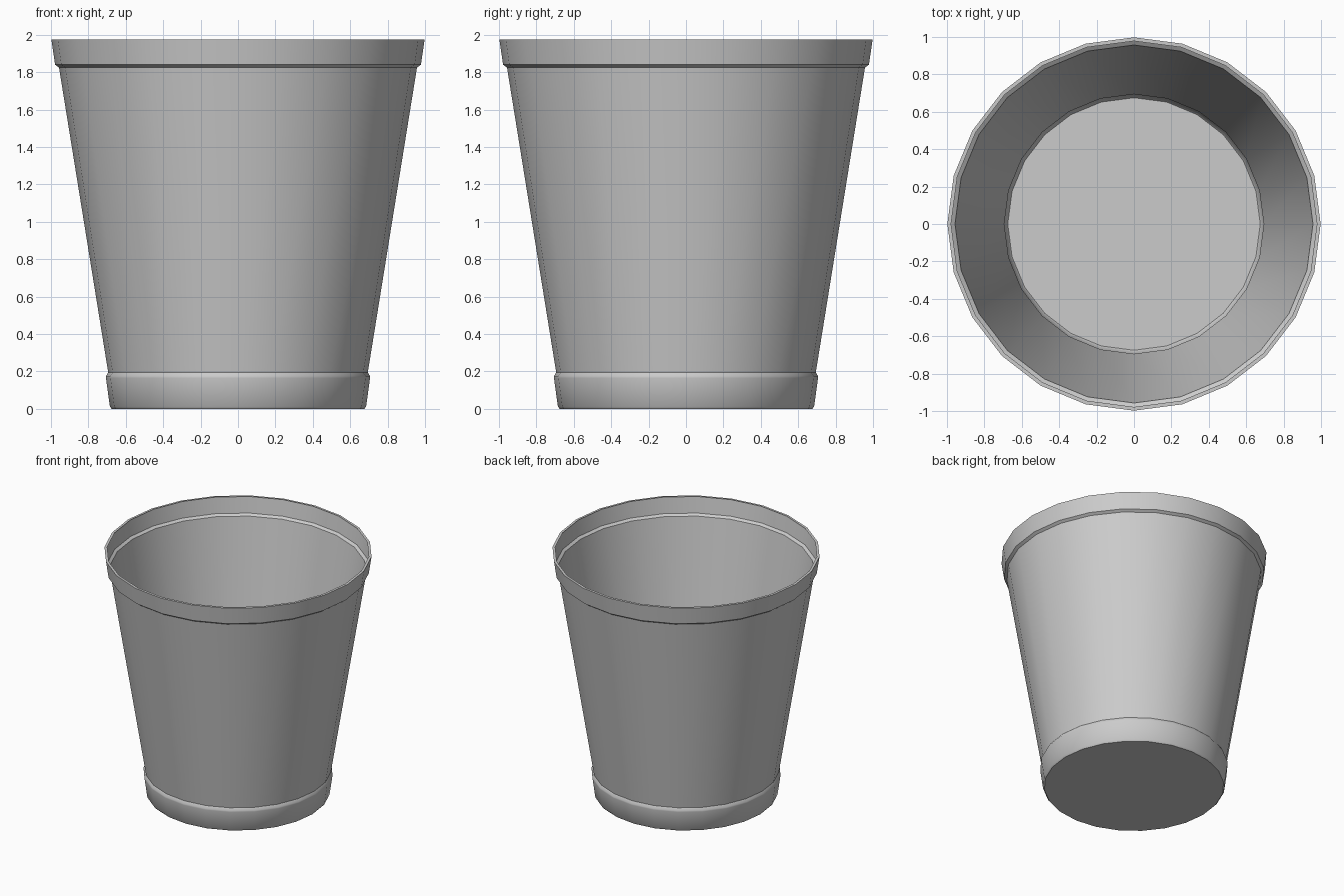
import bpy, bmesh
from math import sin, cos, pi

if "Cube" in bpy.data.objects:
    bpy.data.objects.remove(bpy.data.objects["Cube"])

SIDES = 24

# Thin shell profile (radius, height): base chamfer, lower bead, wall, rim band, lip
profile = [(0.675, 0), (0.685, 0.012), (0.706, 0.165), (0.706, 0.175),
           (0.694, 0.195), (0.957, 1.825), (0.978, 1.84), (0.998, 1.976),
           (0.978, 1.976)]

bm = bmesh.new()
rings = [[bm.verts.new((r * cos(2 * pi * i / SIDES), r * sin(2 * pi * i / SIDES), z))
          for i in range(SIDES)] for r, z in profile]

# Base disc and walls
bm.faces.new(rings[0][::-1])
for a, b in zip(rings, rings[1:]):
    for i in range(SIDES):
        j = (i + 1) % SIDES
        bm.faces.new((a[i], a[j], b[j], b[i]))

mesh = bpy.data.meshes.new("cup")
bm.to_mesh(mesh)
bm.free()
cup = bpy.data.objects.new("cup", mesh)
bpy.context.collection.objects.link(cup)

# Smooth sides, crisp edges
bpy.context.view_layer.objects.active = cup
cup.select_set(True)
bpy.ops.object.shade_smooth_by_angle(angle=0.6)
